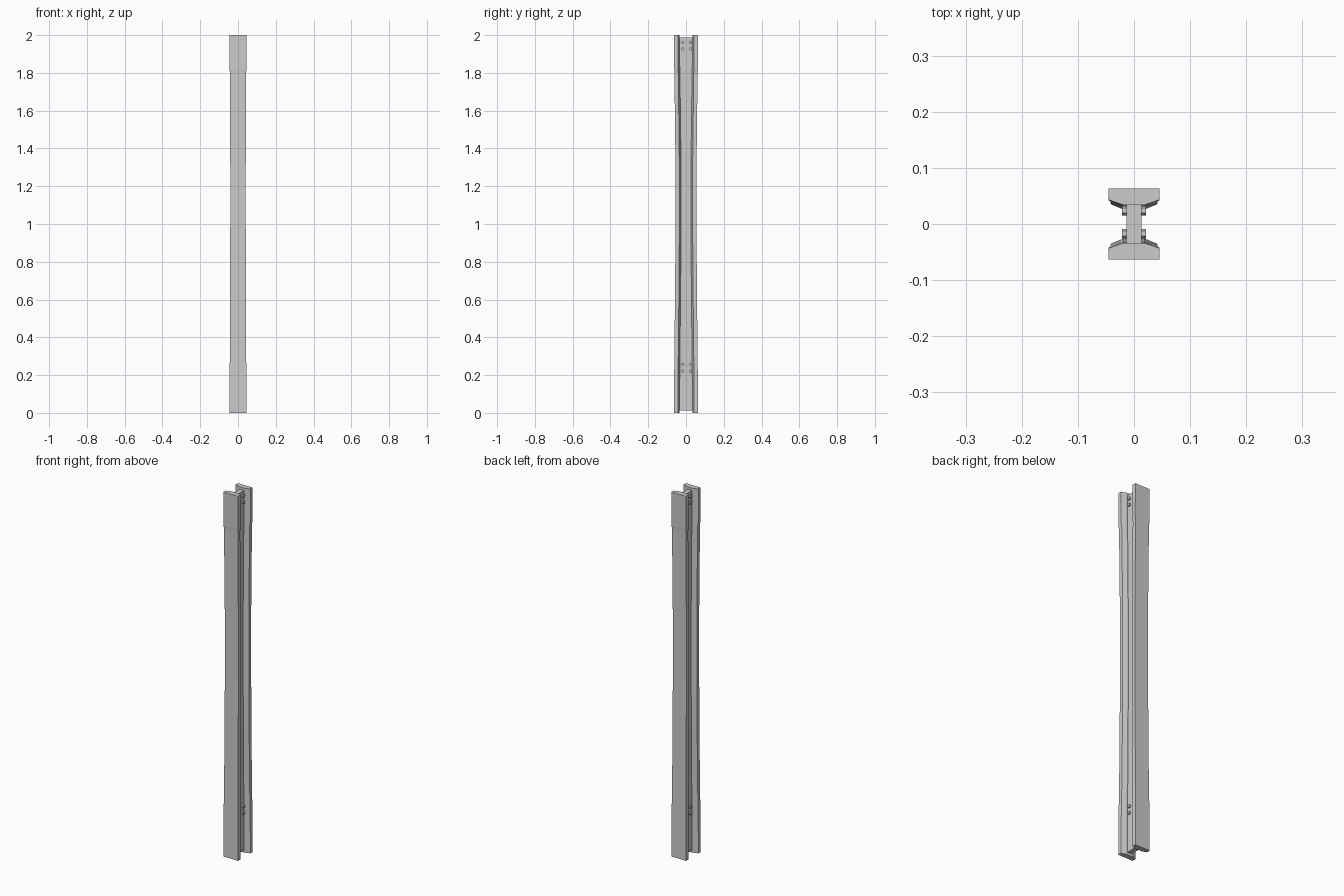
import bpy, bmesh, math
from mathutils import Matrix

if "Cube" in bpy.data.objects:
    bpy.data.objects.remove(bpy.data.objects["Cube"])

# height, flange half width, inward shift of the flange (slightly waisted beam)
STATIONS = [(0, .045, 0), (.2, .0445, .001), (.4, .042, .003), (.7, .0415, .006),
            (1.0, .041, .008), (1.3, .041, .008), (1.55, .0415, .005),
            (1.8, .042, .002), (1.82, .045, .001), (2.0, .045, 0)]


def make_object(name, bm):
    bmesh.ops.recalc_face_normals(bm, faces=bm.faces)
    mesh = bpy.data.meshes.new(name)
    bm.to_mesh(mesh)
    bm.free()
    ob = bpy.data.objects.new(name, mesh)
    bpy.context.collection.objects.link(ob)
    return ob


def loft(name, rings):
    bm = bmesh.new()
    loops = [[bm.verts.new(p) for p in ring] for ring in rings]
    n = len(loops[0])
    for a, b in zip(loops, loops[1:]):
        for i in range(n):
            j = (i + 1) % n
            bm.faces.new((a[i], a[j], b[j], b[i]))
    bm.faces.new(loops[0])
    bm.faces.new(loops[-1])
    return make_object(name, bm)


# Flanges: flat outside, sloped inside towards the web
def flange(name, side):
    rings = []
    for z, w, s in STATIONS:
        profile = [(-w, .0635), (w, .0635), (w, .043), (.019, .034),
                   (-.019, .034), (-w, .043)]
        rings.append([(x, side * (y - s), z) for x, y in profile])
    loft(name, rings)


flange("front_flange", -1)
flange("back_flange", 1)

# Web, a little shorter than the flanges
loft("web", [[(-.013, -(.036 - s), z), (.013, -(.036 - s), z),
              (.013, .036 - s, z), (-.013, .036 - s, z)]
             for z, s in ((.013, 0), (1.0, .008), (1.3, .008), (1.987, 0))])

# Bolts through the web near both ends, heads on both sides
bm = bmesh.new()
for z in (.222, .258, 1.926, 1.961):
    for y in (-.017, .024):
        bmesh.ops.create_cone(
            bm, cap_ends=True, segments=6, radius1=.0085, radius2=.0085, depth=.042,
            matrix=Matrix.Translation((0, y, z)) @ Matrix.Rotation(math.pi / 2, 4, 'Y'))
make_object("web_bolts", bm)
